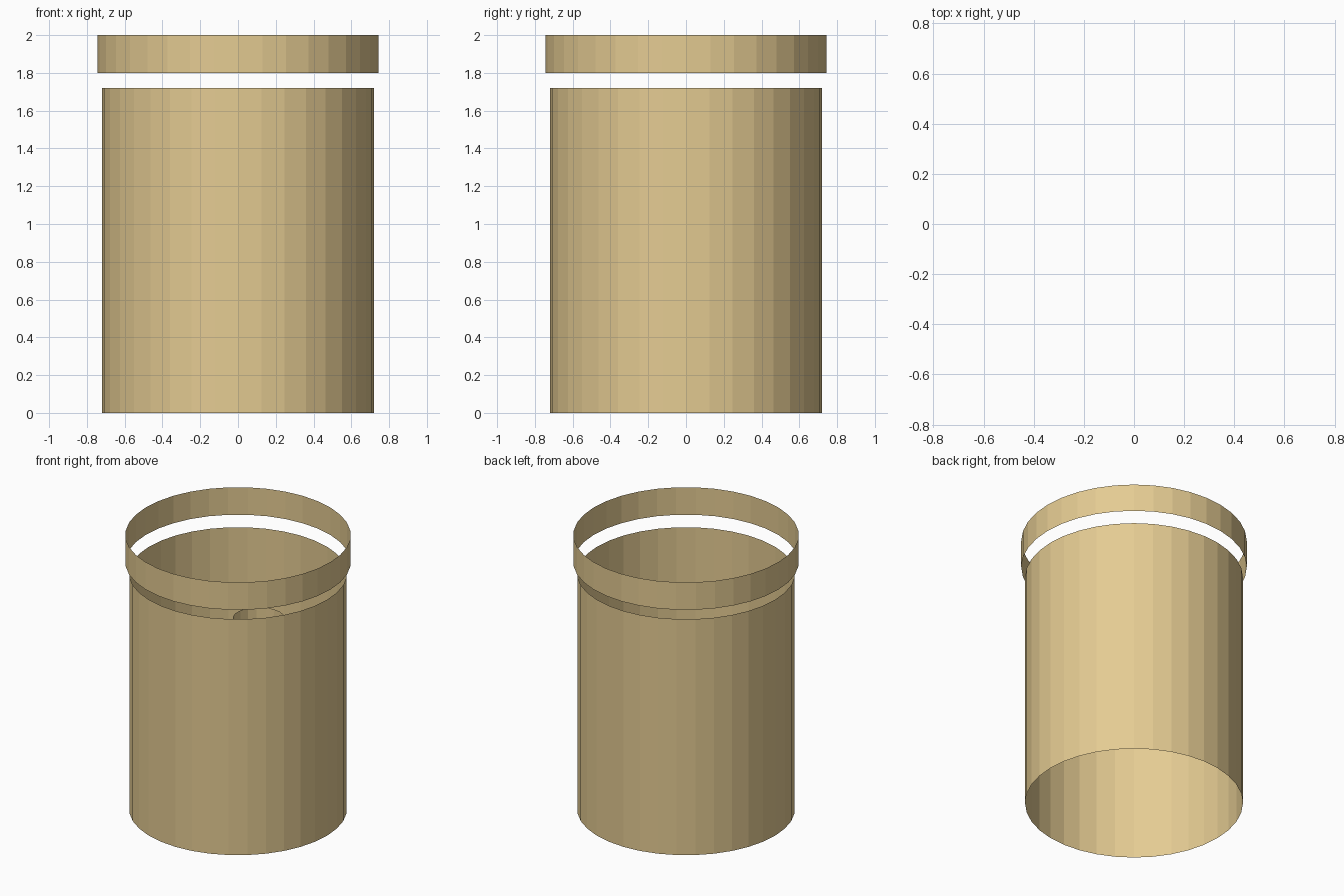
import bpy

if "Cube" in bpy.data.objects:
    bpy.data.objects.remove(bpy.data.objects["Cube"])


def open_tube(name, radius, z0, z1, sides, x=0.0, y=0.0):
    """Thin vertical wall without end caps."""
    bpy.ops.mesh.primitive_cylinder_add(
        vertices=sides, radius=radius, depth=z1 - z0,
        end_fill_type='NOTHING', location=(x, y, (z0 + z1) / 2),
        rotation=(0, 0, 0))
    ob = bpy.context.object
    ob.name = name
    ob.data.materials.append(tan)
    return ob


tan = bpy.data.materials.new("tan")
tan.diffuse_color = (0.78, 0.60, 0.29, 1)
tan.use_nodes = True
tan.node_tree.nodes["Principled BSDF"].inputs["Base Color"].default_value = tan.diffuse_color

# Jar wall
open_tube("jar_body", 0.72, 0.0, 1.72, 36)

# Lid band floating just above the jar
open_tube("lid_band", 0.745, 1.80, 2.0, 36)

# Small round piece inside, glimpsed through the gap under the lid
open_tube("inner_ring", 0.173, 1.18, 1.30, 18, 0.0, 0.24)
